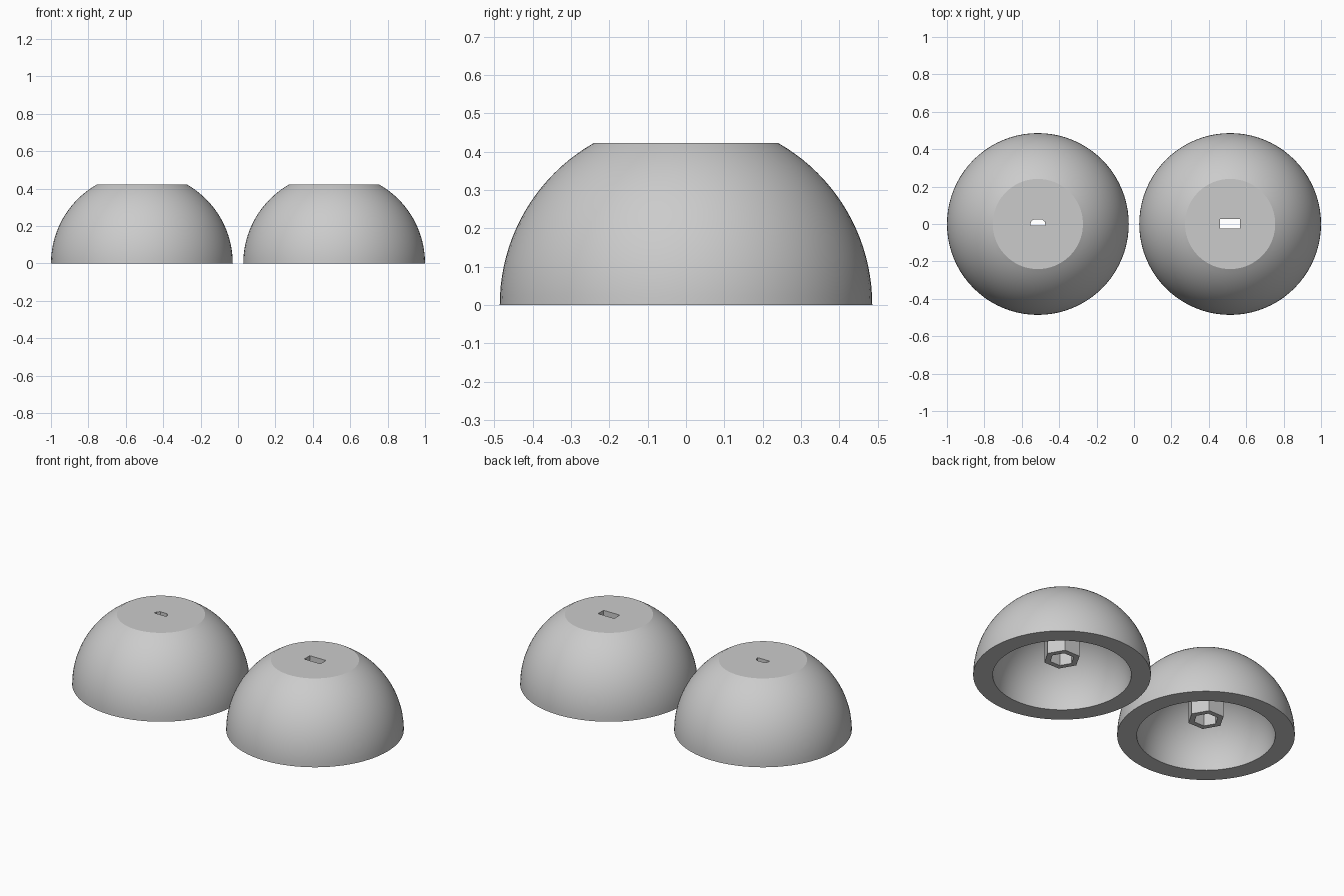
import bpy, bmesh, math

cube = bpy.data.objects.get("Cube")
if cube:
    bpy.data.objects.remove(cube, do_unlink=True)

OUTER, INNER, TOP = 0.486, 0.379, 0.422
POST_BOTTOM, POST_TOP, BORE_TOP = 0.10, 0.41, 0.38
CENTRE_X = 0.514
SEGMENTS, RINGS = 80, 20

grey = bpy.data.materials.new("light_grey")
grey.use_nodes = True
grey.diffuse_color = (0.6, 0.6, 0.6, 1)
grey.node_tree.nodes["Principled BSDF"].inputs["Base Color"].default_value = (0.6, 0.6, 0.6, 1)


def make_object(name, bm, x):
    bmesh.ops.recalc_face_normals(bm, faces=bm.faces)
    mesh = bpy.data.meshes.new(name)
    bm.to_mesh(mesh)
    bm.free()
    obj = bpy.data.objects.new(name, mesh)
    obj.location.x = x
    bpy.context.collection.objects.link(obj)
    mesh.materials.append(grey)
    return obj


def prism(name, outline, z0, z1, x):
    bm = bmesh.new()
    low = [bm.verts.new((px, py, z0)) for px, py in outline]
    high = [bm.verts.new((px, py, z1)) for px, py in outline]
    bm.faces.new(low)
    bm.faces.new(high)
    for i in range(len(low)):
        j = (i + 1) % len(low)
        bm.faces.new((low[i], low[j], high[j], high[i]))
    return make_object(name, bm, x)


def hexagon(radius):
    return [(radius * math.cos(k * math.pi / 3), radius * math.sin(k * math.pi / 3))
            for k in range(6)]


def arc(radius, end):
    return [(radius * math.cos(end * k / RINGS), radius * math.sin(end * k / RINGS))
            for k in range(RINGS + 1)]


def dome_shell(name, x):
    # Closed half section: cavity crown, rim, outer wall, flat top
    profile = arc(INNER, math.pi / 2)[::-1]
    profile += arc(OUTER, math.asin(TOP / OUTER)) + [(0, TOP)]
    bm = bmesh.new()
    verts = [bm.verts.new((r, 0, z)) for r, z in profile]
    edges = [bm.edges.new(pair) for pair in zip(verts, verts[1:])]
    bmesh.ops.spin(bm, geom=verts + edges, cent=(0, 0, 0), axis=(0, 0, 1),
                   angle=math.tau, steps=SEGMENTS, use_merge=True)
    bmesh.ops.remove_doubles(bm, verts=bm.verts, dist=1e-5)
    return make_object(name, bm, x)


def cut(obj, cutter):
    mod = obj.modifiers.new("cut", "BOOLEAN")
    mod.operation = "DIFFERENCE"
    mod.solver = "EXACT"
    mod.object = cutter
    bpy.context.view_layer.objects.active = obj
    bpy.ops.object.modifier_apply(modifier=mod.name)


def smooth(obj):
    bpy.ops.object.select_all(action="DESELECT")
    obj.select_set(True)
    bpy.context.view_layer.objects.active = obj
    bpy.ops.object.shade_smooth_by_angle(angle=math.radians(25))


# Slot openings: a rectangle on one half, a small D shape on the other
rectangle = [(-0.054, -0.025), (0.054, -0.025), (0.054, 0.028), (-0.054, 0.028)]
d_shape = [(-0.04, -0.007), (0.04, -0.007), (0.037, 0.012),
           (0.022, 0.025), (-0.022, 0.025), (-0.037, 0.012)]

for side, x, outline in (("left", CENTRE_X, rectangle), ("right", -CENTRE_X, d_shape)):
    shell = dome_shell(side + "_dome_shell", x)
    post = prism(side + "_hex_post", hexagon(0.102), POST_BOTTOM, POST_TOP, x)
    bore = prism(side + "_bore_cutter", hexagon(0.068), 0, BORE_TOP, x)
    slot = prism(side + "_slot_cutter", outline, 0.3, 0.5, x)
    bpy.context.view_layer.update()
    cut(post, bore)
    cut(post, slot)
    cut(shell, slot)
    for cutter in (bore, slot):
        bpy.data.objects.remove(cutter, do_unlink=True)
    smooth(shell)
    smooth(post)
